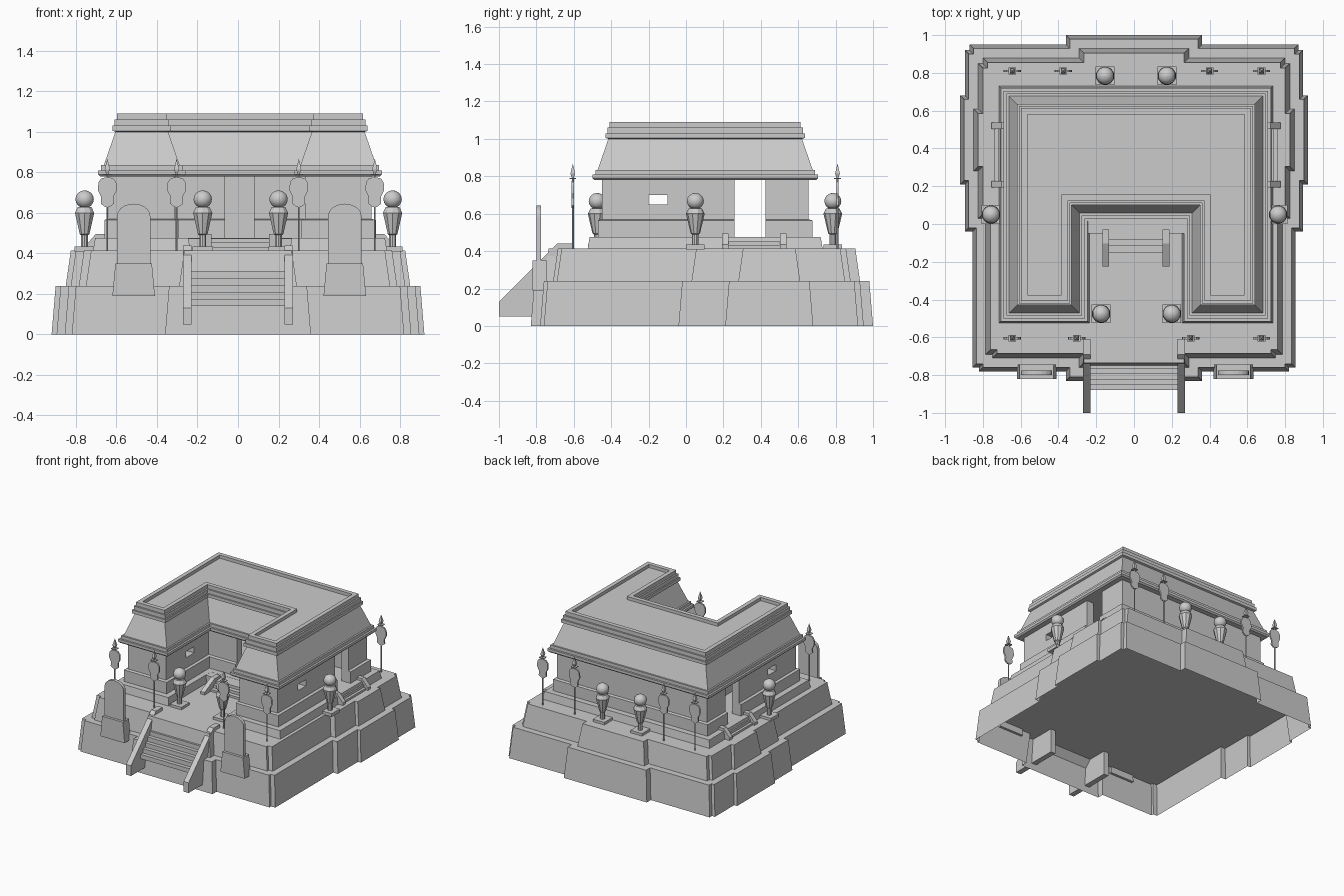
import bpy, bmesh, math
from mathutils import Matrix, Vector

if "Cube" in bpy.data.objects:
    bpy.data.objects.remove(bpy.data.objects["Cube"])


def finish(name, verts, faces, recalc=True):
    me = bpy.data.meshes.new(name)
    me.from_pydata(verts, [], faces)
    if recalc:
        bm = bmesh.new()
        bm.from_mesh(me)
        bmesh.ops.recalc_face_normals(bm, faces=bm.faces)
        bm.to_mesh(me)
        bm.free()
    ob = bpy.data.objects.new(name, me)
    bpy.context.collection.objects.link(ob)
    return ob


def offset(poly, d):
    """Grow (d > 0) a right-angled counter-clockwise outline."""
    out = []
    n = len(poly)
    for i, p in enumerate(poly):
        a, p, c = Vector(poly[i - 1]), Vector(p), Vector(poly[(i + 1) % n])
        e, f = (p - a).normalized(), (c - p).normalized()
        out.append((p.x + d * (e.y + f.y), p.y - d * (e.x + f.x)))
    return out


def loft(name, poly, levels, bottom=True):
    """Stack offset outlines: levels = (offset, z)."""
    n = len(poly)
    verts = [(x, y, z) for d, z in levels for x, y in offset(poly, d)]
    faces = [(k * n + i, k * n + (i + 1) % n, (k + 1) * n + (i + 1) % n, (k + 1) * n + i)
             for k in range(len(levels) - 1) for i in range(n)]
    faces.append(tuple(range(len(verts) - n, len(verts))))
    if bottom:
        faces.append(tuple(reversed(range(n))))
    return finish(name, verts, faces, False)


def prism(name, pts, w0, w1, loc=(0, 0, 0), ang=0):
    """Profile (outward, z) extruded sideways; ang 0 faces -y, 90 faces +x."""
    m = Matrix.Translation(loc) @ Matrix.Rotation(math.radians(ang), 4, 'Z')
    n = len(pts)
    verts = [m @ Vector((w, -u, z)) for w in (w0, w1) for u, z in pts]
    faces = [(i, (i + 1) % n, n + (i + 1) % n, n + i) for i in range(n)]
    faces += [tuple(range(n)), tuple(range(n, 2 * n))]
    return finish(name, verts, faces)


def box(name, x0, x1, y0, y1, z0, z1):
    return prism(name, [(-y0, z0), (-y1, z0), (-y1, z1), (-y0, z1)], x0, x1)


def lathe(name, prof, sides, loc):
    verts = [(loc[0] + r * math.cos(2 * math.pi * (i + .5) / sides),
              loc[1] + r * math.sin(2 * math.pi * (i + .5) / sides), z)
             for r, z in prof for i in range(sides)]
    faces = [(k * sides + i, k * sides + (i + 1) % sides,
              (k + 1) * sides + (i + 1) % sides, (k + 1) * sides + i)
             for k in range(len(prof) - 1) for i in range(sides)]
    faces += [tuple(range(sides)), tuple(range(len(verts) - sides, len(verts)))]
    return finish(name, verts, faces)


def steps(name, u0, u1, z1, z0, n, w0, w1, back, loc=(0, 0, 0), ang=0):
    t, h = (u1 - u0) / n, (z1 - z0) / n
    pts = []
    for i in range(n):
        pts += [(u0 + i * t, z1 - i * h), (u0 + (i + 1) * t, z1 - i * h)]
    return prism(name, pts + [(u1, z0)] + back, w0, w1, loc, ang)


# stepped platform, open underneath
right = [(.36, -.83), (.36, -.78), (.82, -.78), (.82, -.76), (.855, -.76), (.855, -.04),
         (.895, -.04), (.895, .21), (.92, .21), (.92, .68), (.895, .68), (.895, .92),
         (.87, .92), (.87, .95), (.36, .95), (.36, 1.0)]
plan = right + [(-x, y) for x, y in reversed(right)]
loft("lower_platform", plan, [(0, 0), (-.02, .24)], bottom=False)
loft("upper_platform", plan, [(-.07, .24), (-.095, .415)])

# U-shaped building
W, XI, YF, YI, YB, CX = .63, .34, -.43, .10, .635, .01
U = [(CX + x, y) for x, y in ((-W, YF), (-XI, YF), (-XI, YI), (XI, YI),
                              (XI, YF), (W, YF), (W, YB), (-W, YB))]
loft("building_plinth", U, [(.095, .415), (.085, .475)])
box("courtyard_landing", CX - .26, CX + .26, -.05, .05, .41, .474)
walls = loft("building_walls", U, [(.04, .475), (.04, .565), (.02, .57), (.02, .785)])
cutters = [loft("room_cutter", U, [(-.04, .46), (-.04, .82)]),
           box("side_door_cutter", -1, 1, .26, .425, .45, .83),
           box("window_cutter", -1, 1, -.2, -.1, .65, .70),
           box("front_door_cutter", -.065, .08, -.1, .2, .455, .825)]
for c in cutters:
    m = walls.modifiers.new("cut", 'BOOLEAN')
    m.operation, m.object, m.solver = 'DIFFERENCE', c, 'EXACT'
bpy.context.view_layer.update()
ev = walls.evaluated_get(bpy.context.evaluated_depsgraph_get())
cut_mesh = bpy.data.meshes.new_from_object(ev)
walls.modifiers.clear()
walls.data = cut_mesh
for c in cutters:
    bpy.data.objects.remove(c)

# cornice, sloped roof, bands and sunken roof deck
loft("roof", U, [(.06, .78), (.07, .79), (.07, .81), (.055, .81), (.055, .835), (.042, .835),
                 (-.015, 1.0), (0, 1.005), (0, 1.03), (-.01, 1.03), (-.01, 1.06),
                 (-.022, 1.06), (-.022, 1.09), (-.055, 1.09), (-.055, 1.065)])

# main stair
steps("main_steps", .65, .88, .415, .14, 8, -.235, .235, [(.86, .14), (.65, .36)])
for s in (-1, 1):
    prism("main_stair_rail", [(1, .05), (1, .13), (.69, .44), (.61, .44), (.61, .05)],
          s * .25 - .021, s * .25 + .021)

# courtyard and side door stairs
for name, loc, ang, run, half, sw in (("courtyard", (CX, -.05, 0), 0, .175, .16, .1),
                                      ("right", (.70, .365, 0), 90, .075, .155, .06),
                                      ("left", (-.68, .365, 0), -90, .075, .155, .06)):
    steps(name + "_steps", 0, sw, .474, .41, 3, -half, half, [(0, .41)], loc, ang)
    for s in (-1, 1):
        prism(name + "_stair_rail",
              [(-.02, .41), (-.02, .495), (run * .3, .495), (run, .435), (run, .41)],
              s * half - .018, s * half + .018, loc, ang)

# standing stones with arched tops
for x in (-.515, .527):
    prism("stone_foot", [(-.105, .19), (.105, .19), (.09, .35), (-.09, .35)],
          -.82, -.745, (x, 0, 0), 90)
    arch = [(.082 * math.cos(a), .585 + .06 * math.sin(a))
            for a in (math.pi * i / 10 for i in range(11))]
    prism("stone_slab", [(-.082, .2), (.082, .2)] + arch, -.80, -.775, (x, 0, 0), 90)

# pots with balls
for x, y in ((-.153, .785), (.174, .785), (-.757, .05), (.763, .05), (-.174, -.475), (.2, -.475)):
    box("pot_slab", x - .05, x + .05, y - .05, y + .05, .41, .435)
    lathe("pot", [(.018, .43), (.018, .49), (.025, .495), (.05, .60), (.036, .628), (.02, .63)],
          10, (x, y))
    ball = lathe("pot_ball", [(max(.047 * math.sin(math.pi * k / 8), .002),
                               .667 - .044 * math.cos(math.pi * k / 8)) for k in range(9)],
                 12, (x, y))
    ball.data.shade_smooth()

# spear standards with shields
half_shield = [(.012, .63), (.032, .645), (.03, .68), (.046, .71), (.044, .75), (.03, .77), (.01, .775)]
shield = half_shield + [(-x, z) for x, z in reversed(half_shield)]
for y in (-.605, .81):
    for x in (-.645, -.375 if y > 0 else -.303, .4 if y > 0 else .3, .675):
        lathe("standard_pole", [(.005, .41), (.005, .81)], 6, (x, y))
        lathe("standard_tip", [(.004, .785), (.018, .815), (.001, .865)], 4, (x, y))
        prism("standard_shield", shield, -.006, .006, (x, y, 0), 90)
        box("standard_crossbar", x - .02, x + .02, y - .018, y + .018, .786, .792)
